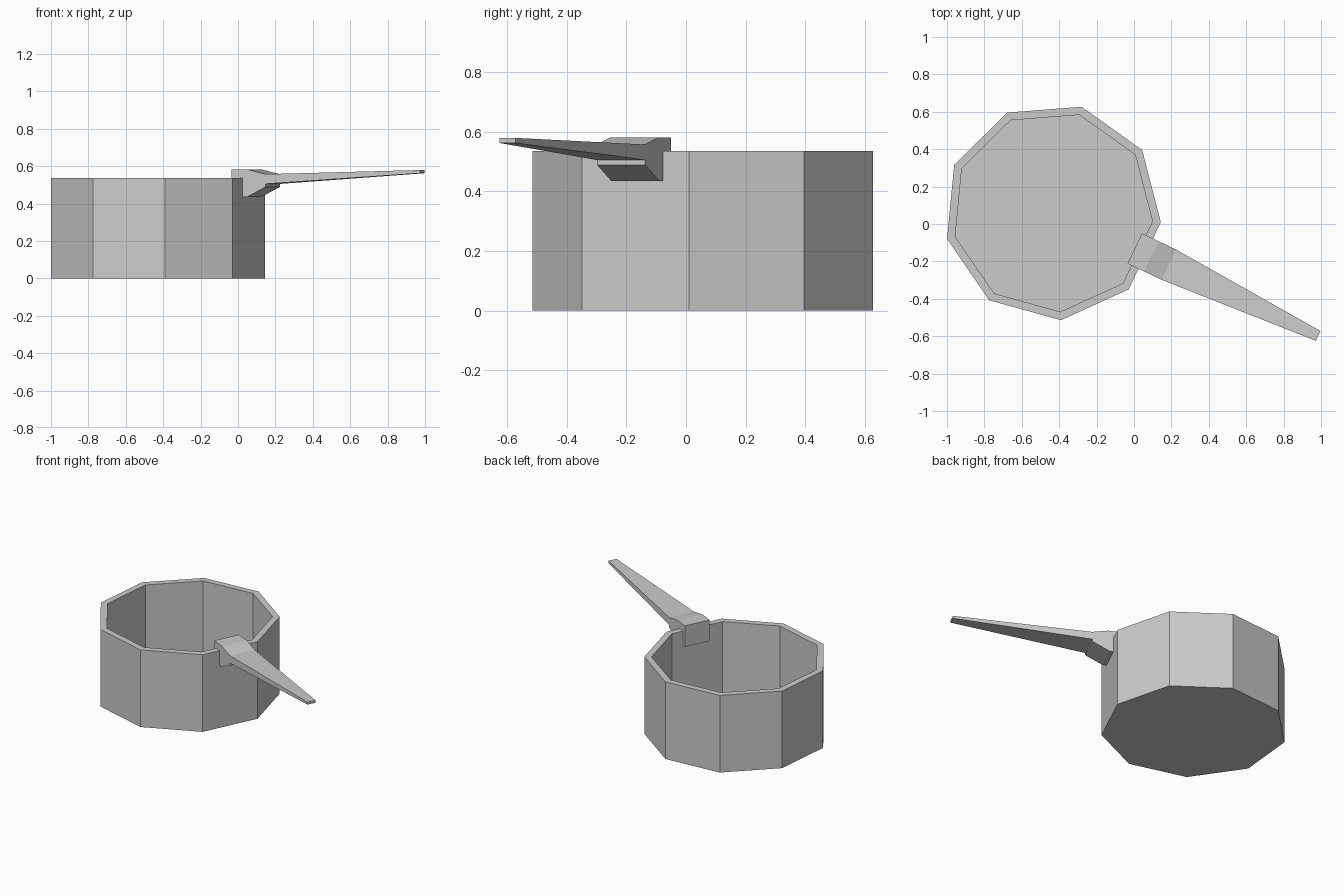
import bpy, bmesh
from math import sin, cos, radians

cube = bpy.data.objects.get("Cube")
if cube:
    bpy.data.objects.remove(cube, do_unlink=True)

PAN_CENTRE = (-0.436, 0.066, 0)
TURN = radians(-25.5)      # direction the handle points
SIDES = 9

metal = bpy.data.materials.new("grey metal")
metal.use_nodes = True
GREY = (0.6, 0.6, 0.6, 1)
metal.diffuse_color = GREY
metal.node_tree.nodes["Principled BSDF"].inputs["Base Color"].default_value = GREY


def add_part(name, bm):
    bmesh.ops.recalc_face_normals(bm, faces=bm.faces)
    mesh = bpy.data.meshes.new(name)
    bm.to_mesh(mesh)
    bm.free()
    mesh.materials.append(metal)
    obj = bpy.data.objects.new(name, mesh)
    obj.location = PAN_CENTRE
    obj.rotation_euler.z = TURN
    bpy.context.collection.objects.link(obj)


def bridge(bm, a, b):
    n = len(a)
    for i in range(n):
        j = (i + 1) % n
        bm.faces.new((a[i], a[j], b[j], b[i]))


# Pan: nine-sided open pot with a wall thickness and a floor
bm = bmesh.new()
rings = []
for radius, z in [(0.582, 0), (0.582, 0.536), (0.537, 0.536), (0.537, 0.02)]:
    angles = [radians(360 * (k + 0.5) / SIDES) for k in range(SIDES)]
    rings.append([bm.verts.new((radius * cos(a), radius * sin(a), z)) for a in angles])
for lower, upper in zip(rings, rings[1:]):
    bridge(bm, lower, upper)
bm.faces.new(rings[0])
bm.faces.new(rings[-1])
add_part("pan_body", bm)

# Handle: side profile swept across its width, tapering to the tip
profile = [(0.482, 0.435), (0.573, 0.435), (0.684, 0.489), (0.684, 0.505),
           (1.568, 0.562), (1.568, 0.579), (0.684, 0.557), (0.58, 0.581), (0.482, 0.581)]
bm = bmesh.new()
sides = []
for sign in (-1, 1):
    sides.append([bm.verts.new((u, 0.012 + sign * (0.029 if u > 1 else 0.0895), z))
                  for u, z in profile])
for side in sides:
    bm.faces.new([side[i] for i in (0, 1, 2, 3, 6, 7, 8)])   # bracket cheek
    bm.faces.new(side[3:7])                                  # arm cheek
bridge(bm, *sides)
add_part("pan_handle", bm)
